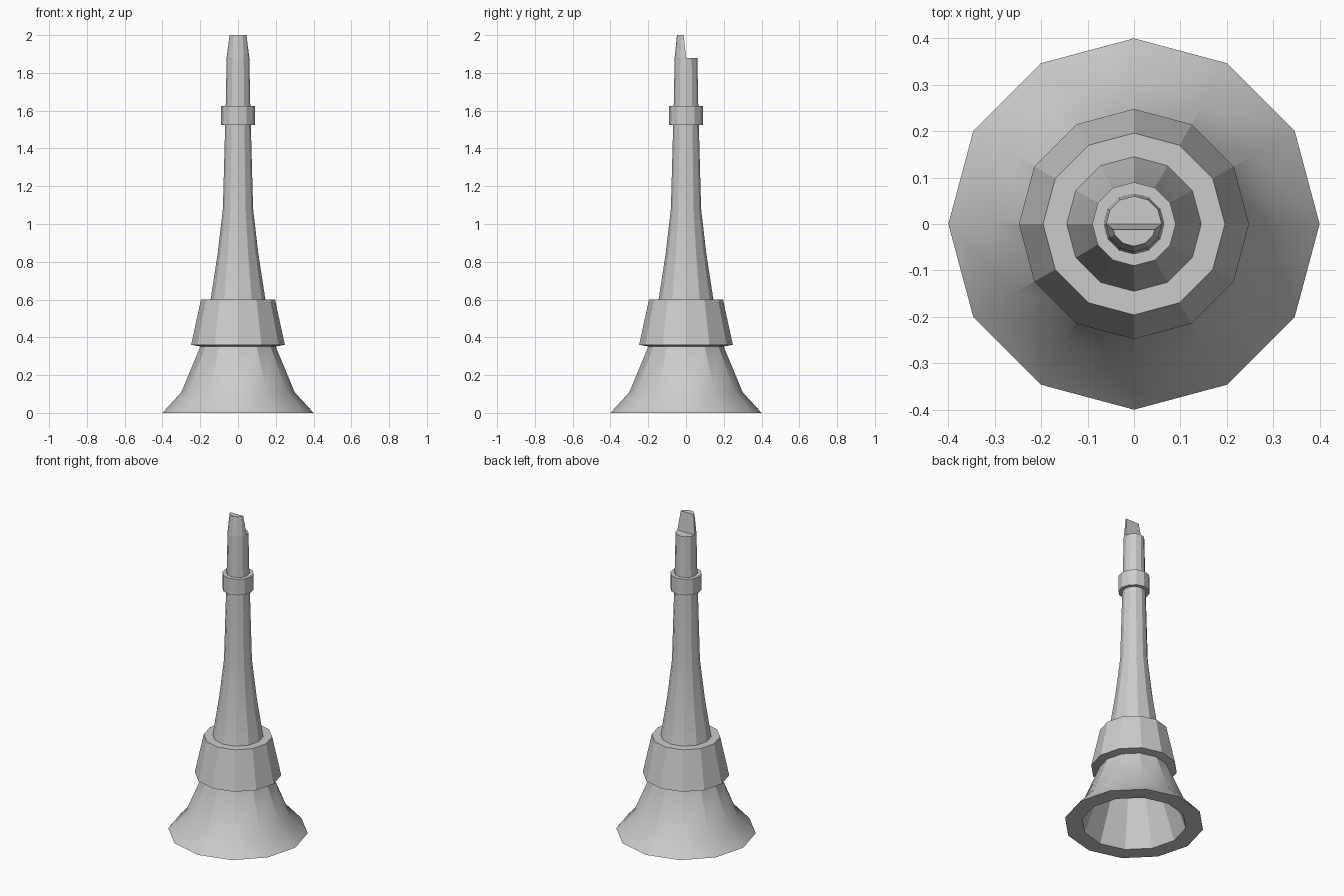
import bpy, bmesh, math
from mathutils import Vector

if "Cube" in bpy.data.objects:
    bpy.data.objects.remove(bpy.data.objects["Cube"])

SIDES = 12


def lathe(name, profile, ring=False, cut=None):
    """Revolve (radius, z) points; ends are capped, or joined when ring is set."""
    bm = bmesh.new()
    loops = []
    for r, z in profile:
        loops.append([bm.verts.new((r * math.cos(math.tau * i / SIDES),
                                    r * math.sin(math.tau * i / SIDES), z))
                      for i in range(SIDES)])
    pairs = list(zip(loops, loops[1:]))
    if ring:
        pairs.append((loops[-1], loops[0]))
    else:
        bm.faces.new(loops[0])
        bm.faces.new(loops[-1])
    for a, b in pairs:
        for i in range(SIDES):
            j = (i + 1) % SIDES
            bm.faces.new((a[i], a[j], b[j], b[i]))
    if cut:
        bmesh.ops.bisect_plane(bm, geom=bm.verts[:] + bm.edges[:] + bm.faces[:],
                               dist=1e-5, plane_co=cut[0], plane_no=cut[1],
                               clear_outer=True)
        bmesh.ops.holes_fill(bm, edges=[e for e in bm.edges if e.is_boundary])
    bmesh.ops.recalc_face_normals(bm, faces=bm.faces[:])
    mesh = bpy.data.meshes.new(name)
    bm.to_mesh(mesh)
    bm.free()
    obj = bpy.data.objects.new(name, mesh)
    bpy.context.collection.objects.link(obj)
    bpy.ops.object.select_all(action='DESELECT')
    obj.select_set(True)
    bpy.context.view_layer.objects.active = obj
    bpy.ops.object.shade_smooth_by_angle(angle=math.radians(25))
    return obj


# Flared hollow body: bore from the inside top, around the rim, up the outside
lathe("horn_body", [
    (0.04, 1.50), (0.055, 1.08), (0.115, 0.60), (0.17, 0.35), (0.30, 0.0),
    (0.40, 0.0), (0.30, 0.11), (0.20, 0.35), (0.145, 0.60), (0.108, 0.84),
    (0.08, 1.08), (0.068, 1.52), (0.065, 1.63), (0.06, 1.88)])

# Wide collar above the bell
lathe("collar", [(0.19, 0.35), (0.248, 0.36), (0.196, 0.60), (0.14, 0.60)], ring=True)

# Narrow band below the mouthpiece
lathe("upper_band", [(0.06, 1.525), (0.09, 1.525), (0.09, 1.625), (0.06, 1.625)], ring=True)

# Half-round mouthpiece tip with a sloping back face
lathe("mouthpiece_tip", [(0.06, 1.88), (0.048, 2.0)],
      cut=(Vector((0, 0, 1.88)), Vector((0, 0.12, 0.012)).normalized()))
